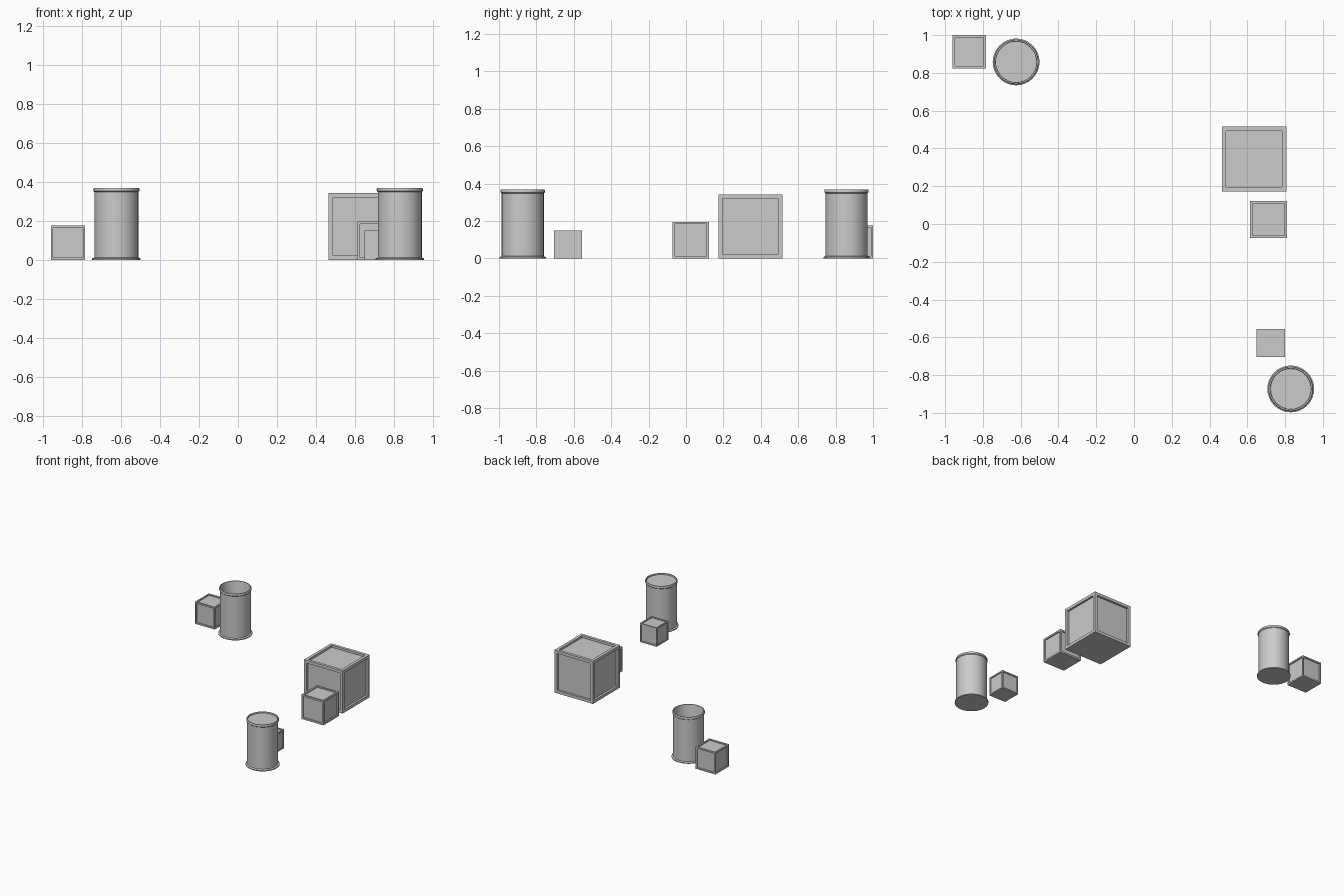
import bpy, bmesh, math

if "Cube" in bpy.data.objects:
    bpy.data.objects.remove(bpy.data.objects["Cube"])

def finish(name, bm, loc):
    bmesh.ops.recalc_face_normals(bm, faces=bm.faces)
    mesh = bpy.data.meshes.new(name)
    bm.to_mesh(mesh)
    bm.free()
    ob = bpy.data.objects.new(name, mesh)
    ob.location = loc
    bpy.context.collection.objects.link(ob)
    return ob

def crate(name, x, y, size):
    # cube with a framed, recessed panel on the top and sides
    bm = bmesh.new()
    bmesh.ops.create_cube(bm, size=size)
    bm.normal_update()
    panels = [f for f in bm.faces if f.normal.z > -0.5]
    bmesh.ops.inset_individual(bm, faces=panels, thickness=size * 0.095)
    for f in panels:
        ext = bmesh.ops.extrude_discrete_faces(bm, faces=[f])["faces"][0]
        bmesh.ops.translate(bm, verts=ext.verts, vec=-ext.normal * size * 0.05)
    return finish(name, bm, (x, y, size / 2))

def barrel(name, x, y, floor_z, sides=32):
    # lathed drum: foot flange, wall, rolled rim, then the inner wall down to a floor or lid
    profile = [(0, 0), (0.124, 0), (0.124, 0.007), (0.113, 0.012), (0.113, 0.348),
               (0.118, 0.353), (0.119, 0.361), (0.116, 0.369), (0.109, 0.369),
               (0.107, 0.362), (0.107, floor_z), (0, floor_z)]
    bm = bmesh.new()
    verts = [bm.verts.new((r, 0, z)) for r, z in profile]
    edges = [bm.edges.new(p) for p in zip(verts, verts[1:])]
    bmesh.ops.spin(bm, geom=verts + edges, cent=(0, 0, 0), axis=(0, 0, 1),
                   angle=math.tau, steps=sides)
    bmesh.ops.remove_doubles(bm, verts=bm.verts, dist=0.0005)
    ob = finish(name, bm, (x, y, 0))
    bpy.ops.object.select_all(action='DESELECT')
    ob.select_set(True)
    bpy.context.view_layer.objects.active = ob
    bpy.ops.object.shade_smooth_by_angle(angle=math.radians(35))
    return ob

# crates
crate("crate_back_left", -0.872, 0.912, 0.176)
crate("crate_large", 0.636, 0.344, 0.342)
crate("crate_medium", 0.711, 0.025, 0.196)
crate("crate_small", 0.724, -0.63, 0.15)

# one open barrel and one with a lid
barrel("barrel_open", -0.624, 0.858, 0.012)
barrel("barrel_closed", 0.83, -0.873, 0.360)
